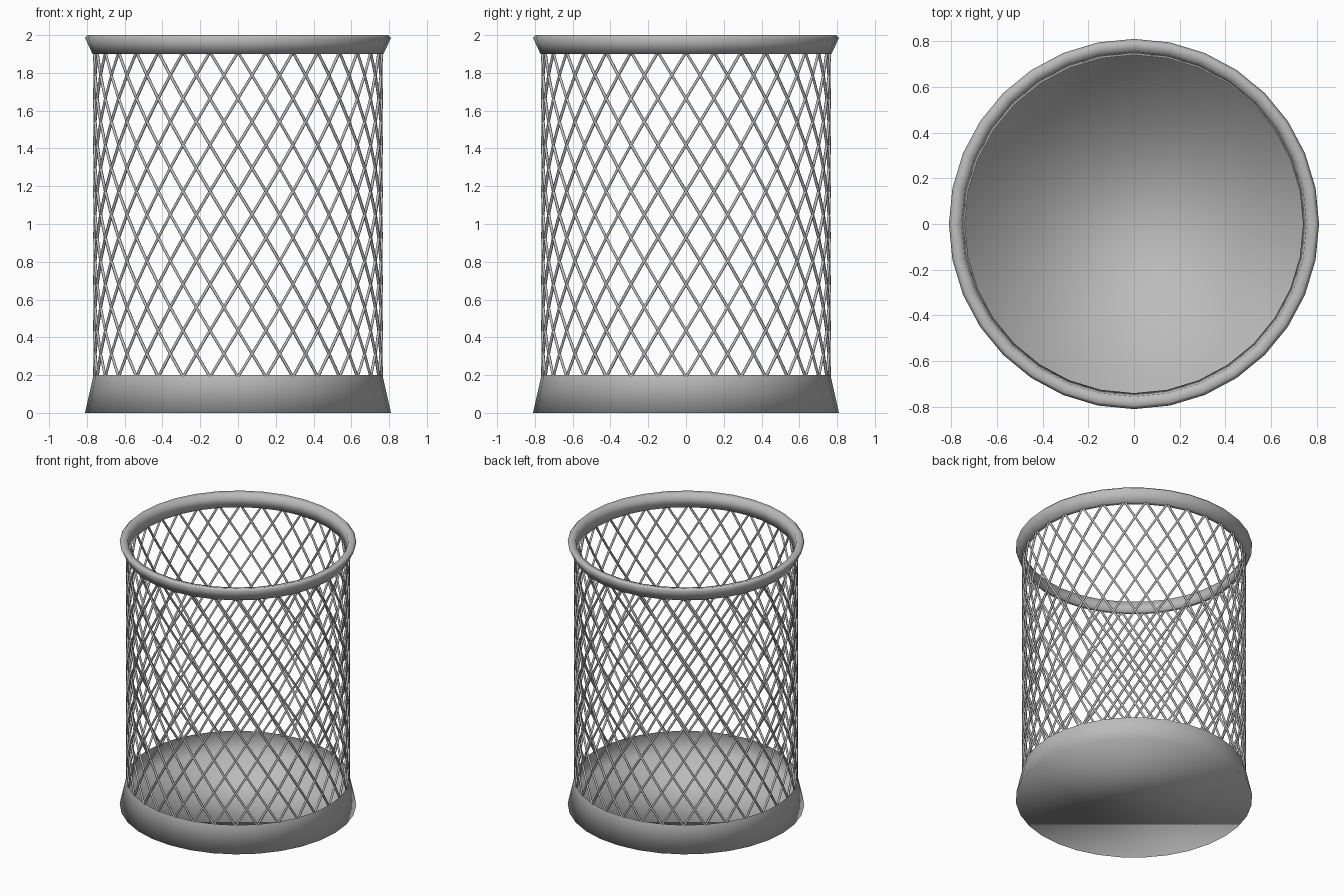
import bpy, bmesh, math

cube = bpy.data.objects.get("Cube")
if cube:
    bpy.data.objects.remove(cube)

SIDES = 32
STEP = math.tau / SIDES
GREY = (0.5, 0.5, 0.5, 1)

metal = bpy.data.materials.new("grey_metal")
metal.use_nodes = True
metal.diffuse_color = GREY
metal.node_tree.nodes["Principled BSDF"].inputs["Base Color"].default_value = GREY


def ring_point(r, angle, z):
    return (r * math.cos(angle), r * math.sin(angle), z)


def lathe(name, profile, closed=False, floor=False):
    """Spin a (radius, height) profile around the vertical axis."""
    bm = bmesh.new()
    rings = [[bm.verts.new(ring_point(r, i * STEP, z)) for i in range(SIDES)]
             for r, z in profile]
    pairs = list(zip(rings, rings[1:]))
    if closed:
        pairs.append((rings[-1], rings[0]))
    for low, high in pairs:
        for i in range(SIDES):
            j = (i + 1) % SIDES
            bm.faces.new((low[i], low[j], high[j], high[i]))
    if floor:
        bm.faces.new(rings[0][::-1])
    for face in bm.faces:
        face.smooth = True
    mesh = bpy.data.meshes.new(name)
    bm.to_mesh(mesh)
    bm.free()
    mesh.materials.append(metal)
    obj = bpy.data.objects.new(name, mesh)
    bpy.context.collection.objects.link(obj)
    return obj


# Flared open tray at the bottom
lathe("base_tray", [(0.81, 0), (0.765, 0.2)], floor=True)

# Flared rim band
lathe("top_rim", [(0.77, 1.9), (0.81, 1.985), (0.795, 2.0), (0.755, 1.99), (0.74, 1.9)],
      closed=True)

# Crossing spiral wires of the wall
LOW, HIGH, TURN, CUTS = 0.19, 1.91, 7, 14
curve = bpy.data.curves.new("wire_lattice", "CURVE")
curve.dimensions = "3D"
curve.bevel_depth = 0.008
curve.bevel_resolution = 1
for direction in (1, -1):
    for i in range(SIDES):
        spline = curve.splines.new("POLY")
        spline.points.add(CUTS)
        for k, point in enumerate(spline.points):
            t = k / CUTS
            angle = (i + direction * TURN * t) * STEP
            point.co = (*ring_point(0.76, angle, LOW + (HIGH - LOW) * t), 1)
curve.materials.append(metal)
lattice = bpy.data.objects.new("wire_lattice", curve)
bpy.context.collection.objects.link(lattice)

# Turn the wires into a mesh
bpy.ops.object.select_all(action="DESELECT")
lattice.select_set(True)
bpy.context.view_layer.objects.active = lattice
bpy.ops.object.convert(target="MESH")
bpy.ops.object.shade_smooth()
